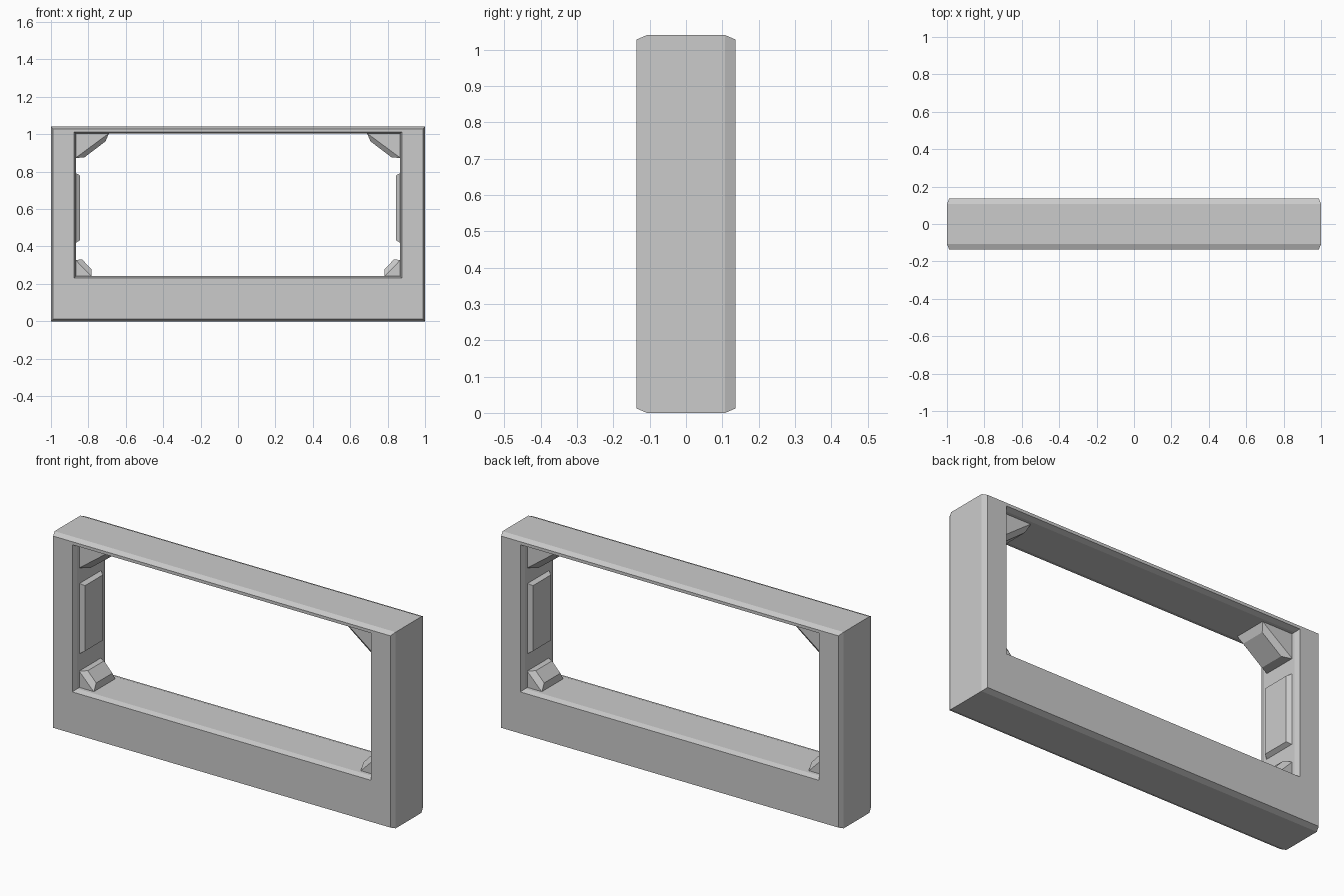
import bpy, bmesh

if "Cube" in bpy.data.objects:
    bpy.data.objects.remove(bpy.data.objects["Cube"])

HALF_DEPTH, RIM_Y = 0.136, 0.108   # flat face depth and depth where chamfers end


def make_object(name, verts, faces):
    mesh = bpy.data.meshes.new(name)
    bm = bmesh.new()
    vs = [bm.verts.new(v) for v in verts]
    for f in faces:
        bm.faces.new([vs[i] for i in f])
    bmesh.ops.recalc_face_normals(bm, faces=bm.faces)
    bm.to_mesh(mesh)
    bm.free()
    obj = bpy.data.objects.new(name, mesh)
    bpy.context.collection.objects.link(obj)
    return obj


def rect(x, z0, z1, y):
    return [(-x, y, z0), (x, y, z0), (x, y, z1), (-x, y, z1)]


# Window frame: rectangular rings joined around a chamfered cross-section
rings = [
    rect(1.0, 0.0, 1.04, -RIM_Y),
    rect(0.988, 0.012, 1.028, -HALF_DEPTH),
    rect(0.876, 0.232, 1.012, -HALF_DEPTH),
    rect(0.867, 0.241, 1.003, -RIM_Y),
    rect(0.867, 0.241, 1.003, RIM_Y),
    rect(0.876, 0.232, 1.012, HALF_DEPTH),
    rect(0.988, 0.012, 1.028, HALF_DEPTH),
    rect(1.0, 0.0, 1.04, RIM_Y),
]
n = len(rings)
faces = []
for r in range(n):
    a, b = r * 4, ((r + 1) % n) * 4
    for i in range(4):
        j = (i + 1) % 4
        faces.append((a + i, a + j, b + j, b + i))
make_object("window_frame", [v for ring in rings for v in ring], faces)


def raised_block(name, side, corner, base, top, base_y=0.09, top_y=0.068):
    """Block on the inner wall: base edge, smaller raised face, sloped sides.
    Corner is the hidden back point of the section, in (x, z)."""
    pts = []
    for s in (-1, 1):
        pts += [(side * corner[0], s * base_y, corner[1])]
        pts += [(side * x, s * base_y, z) for x, z in base]
        pts += [(side * x, s * top_y, z) for x, z in top]
    quads = [(0, 1, 2), (5, 6, 7),                  # end caps
             (1, 2, 4, 3), (6, 7, 9, 8),            # sloped end faces
             (3, 4, 9, 8),                          # raised face
             (1, 3, 8, 6), (2, 4, 9, 7),            # sloped long edges
             (0, 1, 6, 5), (0, 2, 7, 5)]            # faces against the frame
    make_object(name, pts, quads)


for side, label in ((-1, "left"), (1, "right")):
    # Large upper and small lower corner braces
    raised_block(f"upper_brace_{label}", side, (0.872, 1.007),
                 [(0.87, 0.872), (0.69, 1.005)], [(0.82, 0.877), (0.708, 0.962)])
    raised_block(f"lower_brace_{label}", side, (0.872, 0.236),
                 [(0.869, 0.328), (0.782, 0.239)], [(0.833, 0.33), (0.784, 0.278)])
    # Raised panel on the side wall
    raised_block(f"side_panel_{label}", side, (0.88, 0.605),
                 [(0.866, 0.42), (0.866, 0.792)], [(0.845, 0.433), (0.845, 0.78)],
                 0.09, 0.075)
